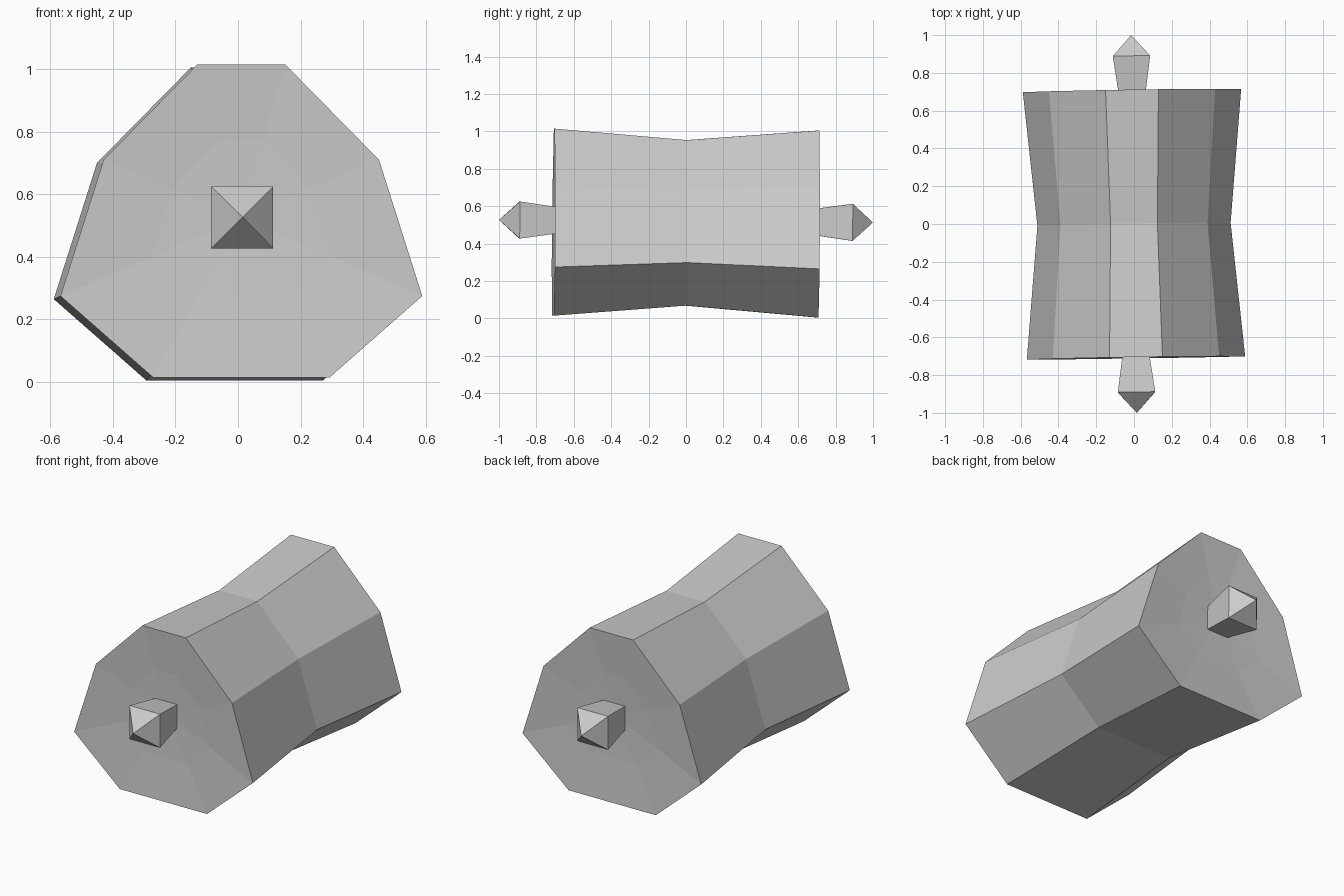
import bpy
import bmesh
from mathutils import Matrix, Vector

if "Cube" in bpy.data.objects:
    bpy.data.objects.remove(bpy.data.objects["Cube"], do_unlink=True)

grey = bpy.data.materials.new("light_grey")
grey.use_nodes = True
COLOUR = (0.6, 0.6, 0.6, 1)
grey.diffuse_color = COLOUR
grey.node_tree.nodes["Principled BSDF"].inputs["Base Color"].default_value = COLOUR

# Slight tilt of the whole model about its centre
CENTRE = Vector((0, 0, 0.52))
TILT = (Matrix.Translation(CENTRE) @ Matrix.Rotation(0.015, 4, "Z")
        @ Matrix.Rotation(-0.007, 4, "X"))


def loft(name, profile, stations):
    """Sweep a profile along y; stations are (y, scale), scale 0 is a point."""
    bm = bmesh.new()
    rings = []
    for y, s in stations:
        points = profile if s else [(0, 0)]
        rings.append([bm.verts.new((x * s, y, z * s)) for x, z in points])
    n = len(profile)
    for a, b in zip(rings, rings[1:]):
        for i in range(n):
            j = (i + 1) % n
            corners = [a[i % len(a)], a[j % len(a)], b[j % len(b)], b[i % len(b)]]
            bm.faces.new(list(dict.fromkeys(corners)))
    for ring in (rings[0], rings[-1]):
        if len(ring) > 1:
            bm.faces.new(ring)
    bm.transform(TILT)
    bmesh.ops.recalc_face_normals(bm, faces=bm.faces)
    mesh = bpy.data.meshes.new(name)
    bm.to_mesh(mesh)
    bm.free()
    mesh.materials.append(grey)
    obj = bpy.data.objects.new(name, mesh)
    bpy.context.collection.objects.link(obj)
    return obj


# Waisted eight-sided barrel with shallow dished ends
half = [(0.14, 0.49), (0.44, 0.185), (0.578, -0.25), (0.282, -0.51)]
outline = half + [(-x, z) for x, z in reversed(half)]
end = [(-0.68, 0), (-0.69, 0.5), (-0.708, 1)]
loft("barrel", outline, end + [(0, 0.885)] + [(-y, s) for y, s in reversed(end)])

# Pointed square pegs at both ends
square = [(1, 1), (1, -1), (-1, -1), (-1, 1)]
for name, side in (("front_peg", -1), ("back_peg", 1)):
    loft(name, square, [(side * 0.67, 0.068), (side * 0.89, 0.099), (side, 0)])
